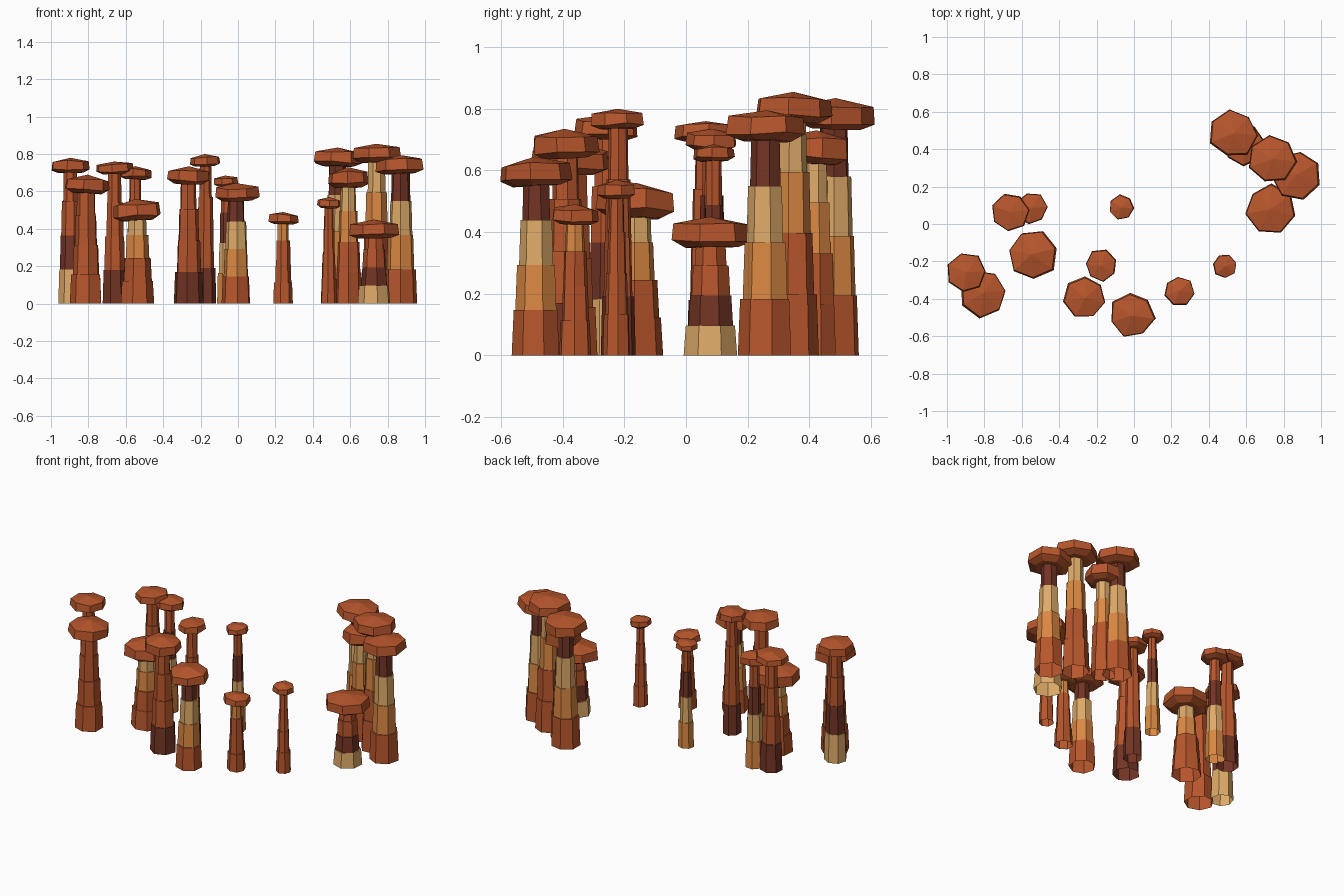
import bpy, bmesh, math, random
from mathutils import Matrix

if "Cube" in bpy.data.objects:
    bpy.data.objects.remove(bpy.data.objects["Cube"])

random.seed(4)

def srgb(r, g, b):
    f = lambda c: (c / 255 / 12.92) if c < 10 else ((c / 255 + 0.055) / 1.055) ** 2.4
    return (f(r), f(g), f(b), 1.0)

# Rock colours
mats = []
for name, col in (("rust_rock", (184, 86, 44)), ("orange_rock", (218, 136, 66)),
                  ("tan_rock", (222, 170, 104)), ("dark_rock", (114, 52, 36))):
    m = bpy.data.materials.new(name)
    m.diffuse_color = srgb(*col)
    m.use_nodes = True
    m.node_tree.nodes["Principled BSDF"].inputs["Base Color"].default_value = m.diffuse_color
    mats.append(m)
CODE = {"r": 0, "o": 1, "t": 2, "d": 3}
SIDES = 7

def ring(bm, r, z, radii, phase):
    return [bm.verts.new((r * k * math.cos(phase + math.tau * i / SIDES),
                          r * k * math.sin(phase + math.tau * i / SIDES), z))
            for i, k in enumerate(radii)]

def bridge(bm, a, b, mat=0):
    for i in range(SIDES):
        j = (i + 1) % SIDES
        bm.faces.new((a[i], a[j], b[j], b[i])).material_index = mat

def finish(bm, name, loc):
    me = bpy.data.meshes.new(name)
    bm.to_mesh(me)
    bm.free()
    for m in mats:
        me.materials.append(m)
    ob = bpy.data.objects.new(name, me)
    ob.location = loc
    bpy.context.collection.objects.link(ob)

def column(x, y, height, radius, layers):
    """Four stacked, tapering strata, open at the ground."""
    bm = bmesh.new()
    phase = random.uniform(0, math.tau)
    h = height / len(layers)
    for i, c in enumerate(layers):
        mat = CODE[c]
        k = radius * (1 - 0.14 * i) * random.uniform(0.97, 1.03)
        radii = [random.uniform(0.96, 1.04) for _ in range(SIDES)]
        low = ring(bm, k, i * h, radii, phase)
        top = ring(bm, k * 0.92, (i + 1) * h, radii, phase)
        bridge(bm, low, top, mat)
        if i < len(layers) - 1:
            bm.faces.new(top).material_index = mat
    finish(bm, "rock_column", (x, y, 0))

def cap(x, y, z0, z1, radius):
    """Wide, slightly tilted capstone with a low pointed top."""
    bm = bmesh.new()
    h = z1 - z0
    phase = random.uniform(0, math.tau)
    radii = [random.uniform(0.94, 1.06) for _ in range(SIDES)]
    under = ring(bm, radius * 0.66, 0, radii, phase)
    low = ring(bm, radius, 0.2 * h, radii, phase)
    high = ring(bm, radius * 0.95, 0.74 * h, radii, phase)
    for v in low + high:
        v.co.z += random.uniform(-0.06, 0.06) * h
    bm.faces.new(under[::-1])
    bridge(bm, under, low)
    bridge(bm, low, high)
    apex = bm.verts.new((0, 0, h))
    for i in range(SIDES):
        bm.faces.new((high[i], high[(i + 1) % SIDES], apex))
    tilt = Matrix.Rotation(random.uniform(-0.06, 0.06), 4, 'X') @ \
        Matrix.Rotation(random.uniform(-0.06, 0.06), 4, 'Y')
    bmesh.ops.transform(bm, matrix=tilt, verts=bm.verts)
    finish(bm, "capstone", (x, y, z0))

# x, y, cap underside, cap top, cap radius, strata from the ground up
spires = [
    (-0.895, -0.26, 0.70, 0.78, 0.105, "tdrr"),
    (-0.81, -0.37, 0.59, 0.69, 0.130, "rrrr"),
    (-0.66, 0.065, 0.695, 0.76, 0.100, "drrr"),
    (-0.55, 0.085, 0.665, 0.735, 0.085, "otdr"),
    (-0.54, -0.165, 0.445, 0.56, 0.135, "rrot"),
    (-0.265, -0.39, 0.64, 0.735, 0.115, "drrr"),
    (-0.175, -0.22, 0.735, 0.80, 0.086, "drrr"),
    (-0.065, 0.09, 0.63, 0.685, 0.068, "otdr"),
    (-0.01, -0.485, 0.55, 0.645, 0.121, "rotd"),
    (0.24, -0.36, 0.425, 0.49, 0.081, "rrro"),
    (0.485, -0.225, 0.51, 0.57, 0.066, "rrrr"),
    (0.53, 0.48, 0.735, 0.835, 0.127, "rotd"),
    (0.59, 0.42, 0.62, 0.73, 0.113, "rrot"),
    (0.74, 0.345, 0.755, 0.855, 0.127, "rrot"),
    (0.87, 0.26, 0.695, 0.795, 0.130, "rotd"),
    (0.73, 0.08, 0.35, 0.45, 0.132, "tdrr"),
]
for x, y, z0, z1, r, layers in spires:
    column(x, y, z0 + 0.38 * (z1 - z0), r * 0.67, layers)
    cap(x, y, z0, z1, r)
